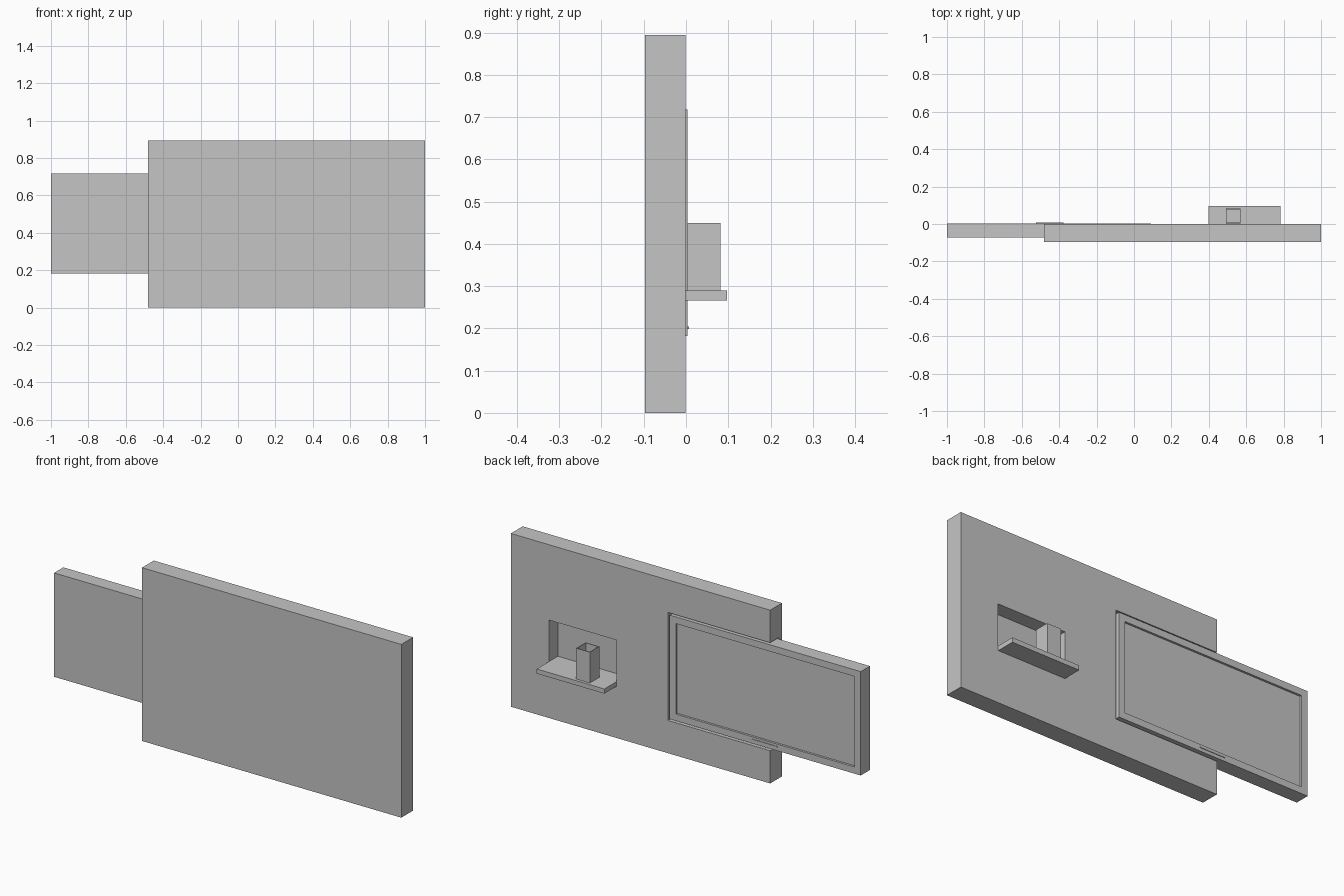
import bpy
import bmesh
from mathutils import Vector

default = bpy.data.objects.get("Cube")
if default:
    bpy.data.objects.remove(default, do_unlink=True)

# Single plain grey finish
grey = bpy.data.materials.new("plain_grey")
grey.use_nodes = True
colour = (0.56, 0.56, 0.56, 1)
grey.diffuse_color = colour
grey.node_tree.nodes["Principled BSDF"].inputs["Base Color"].default_value = colour


def box(name, x, y, z):
    """Axis-aligned box from (min, max) ranges."""
    bm = bmesh.new()
    bmesh.ops.create_cube(bm, size=1)
    for v in bm.verts:
        v.co = Vector([lo + (c + 0.5) * (hi - lo)
                       for c, (lo, hi) in zip(v.co, (x, y, z))])
    mesh = bpy.data.meshes.new(name)
    bm.to_mesh(mesh)
    bm.free()
    mesh.materials.append(grey)
    obj = bpy.data.objects.new(name, mesh)
    bpy.context.scene.collection.objects.link(obj)
    return obj


def cut(target, x, y, z):
    """Subtract a box from the target and discard the cutter."""
    cutter = box("cutter", x, y, z)
    cutter.hide_render = True
    mod = target.modifiers.new("cut", "BOOLEAN")
    mod.operation = "DIFFERENCE"
    mod.solver = "EXACT"
    mod.object = cutter
    bpy.context.view_layer.objects.active = target
    bpy.ops.object.modifier_apply(modifier=mod.name)
    bpy.data.objects.remove(cutter, do_unlink=True)


def sink(obj, axis, border, depth):
    """Inset the face pointing along axis and push it inwards."""
    bm = bmesh.new()
    bm.from_mesh(obj.data)
    bm.normal_update()
    face = max(bm.faces, key=lambda f: f.normal.dot(axis))
    bmesh.ops.inset_region(bm, faces=[face], thickness=border)
    sunk = bmesh.ops.extrude_discrete_faces(bm, faces=[face])["faces"]
    for v in sunk[0].verts:
        v.co -= axis * depth
    bm.to_mesh(obj.data)
    bm.free()


# Wall with an open-ended screen bay and a shelf niche
wall = box("wall", (-0.48, 1), (-0.097, -0.001), (0, 0.894))
cut(wall, (-0.7, 0.104), (-0.073, 0.1), (0.169, 0.726))
cut(wall, (0.398, 0.784), (-0.075, 0.1), (0.266, 0.505))

# Sliding screen with raised frame and a thin bar beneath it
screen = box("screen", (-1, 0.09), (-0.071, 0.004), (0.182, 0.718))
sink(screen, Vector((0, 1, 0)), 0.049, 0.011)
box("screen_bar", (-0.525, -0.378), (0.002, 0.007), (0.199, 0.205))

# Shelf running out of the niche, with a hollow square vase
box("shelf", (0.398, 0.784), (-0.075, 0.097), (0.266, 0.29))
vase = box("vase", (0.491, 0.57), (0.004, 0.082), (0.29, 0.449))
sink(vase, Vector((0, 0, 1)), 0.006, 0.152)
